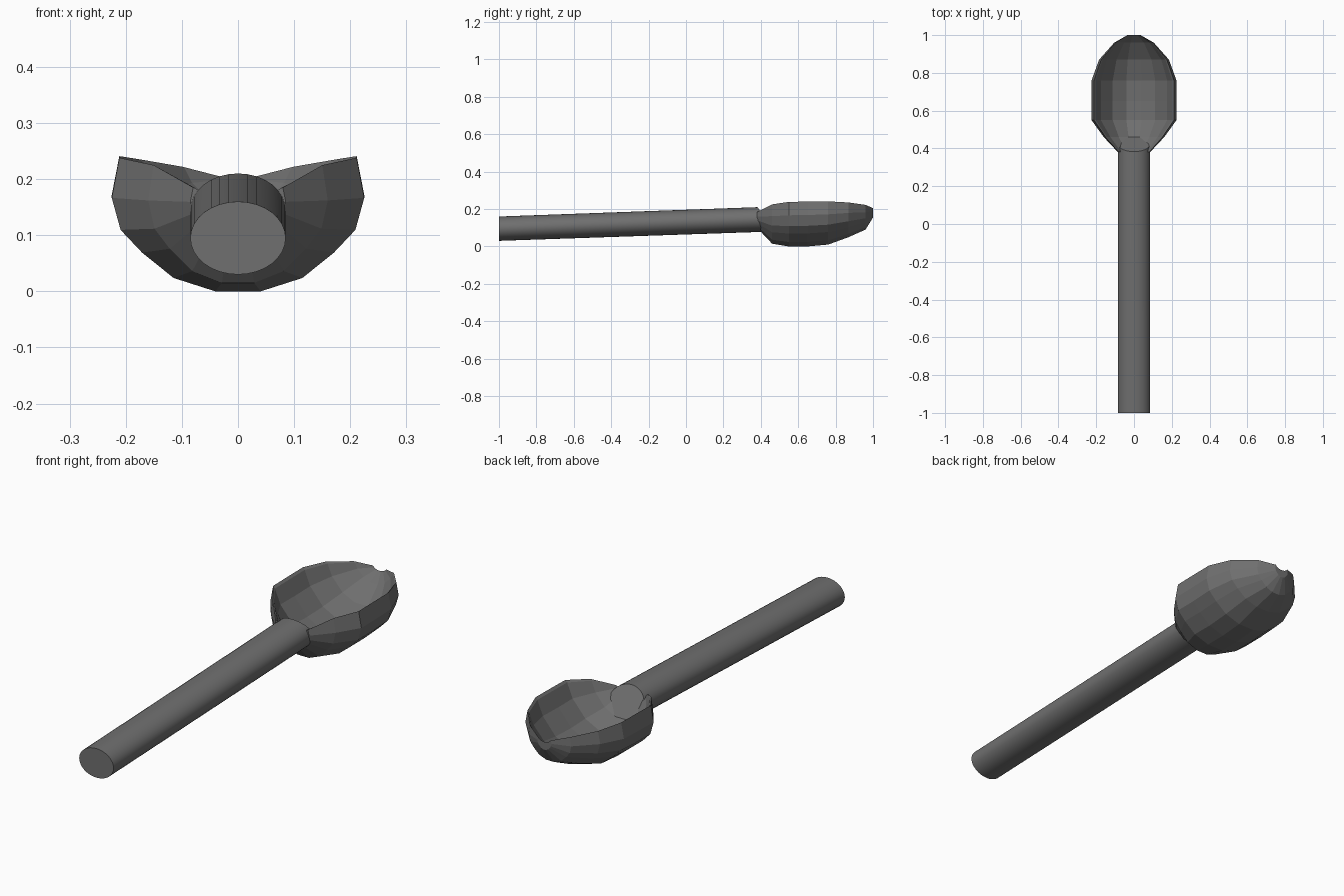
import bpy, bmesh, math

if "Cube" in bpy.data.objects:
    bpy.data.objects.remove(bpy.data.objects["Cube"])

mat = bpy.data.materials.new("dark grey")
mat.diffuse_color = (0.16, 0.16, 0.16, 1)
mat.use_nodes = True
mat.node_tree.nodes["Principled BSDF"].inputs["Base Color"].default_value = mat.diffuse_color


def finish(name, bm):
    bmesh.ops.recalc_face_normals(bm, faces=bm.faces)
    me = bpy.data.meshes.new(name)
    bm.to_mesh(me)
    bm.free()
    me.materials.append(mat)
    ob = bpy.data.objects.new(name, me)
    bpy.context.collection.objects.link(ob)
    return ob


def loft(name, rings):
    bm = bmesh.new()
    loops = [[bm.verts.new(p) for p in r] for r in rings]
    n = len(loops[0])
    for a, b in zip(loops, loops[1:]):
        for i in range(n):
            j = (i + 1) % n
            bm.faces.new((a[i], a[j], b[j], b[i]))
    bm.faces.new(loops[0])
    bm.faces.new(loops[-1])
    return finish(name, bm)


# Handle: slightly rising rod, far end cut on a slant into the bowl
def rod_ring(y, z, slant):
    pts = []
    for k in range(32):
        a = 2 * math.pi * k / 32
        c, s = math.cos(a), math.sin(a)
        pts.append((0.085 * c, y - slant * s, z + 0.065 * s))
    return pts


handle = loft("handle", [rod_ring(-1, 0.095, 0), rod_ring(0.425, 0.145, 0.042)])
bpy.context.view_layer.objects.active = handle
handle.select_set(True)
bpy.ops.object.shade_smooth_by_angle(angle=math.radians(35))

# Bowl: faceted shell, sections along y as (y, half width, bottom, rim, floor)
sections = [
    (0.38, 0.085, 0.10, 0.185, 0.165),
    (0.46, 0.16, 0.015, 0.225, 0.09),
    (0.55, 0.225, 0.0, 0.238, 0.055),
    (0.65, 0.225, 0.0, 0.24, 0.05),
    (0.76, 0.225, 0.01, 0.241, 0.055),
    (0.87, 0.185, 0.05, 0.235, 0.09),
    (0.96, 0.105, 0.09, 0.222, 0.15),
    (1.00, 0.035, 0.155, 0.205, 0.19),
]
OUTER = [(0.18, 0), (0.51, 0.1), (0.76, 0.29), (0.93, 0.46), (1, 0.7), (0.94, 1)]
INNER = [(0.90, 0.95), (0.78, 0.6), (0.5, 0.2), (0.18, 0)]
rings = []
for y, w, zb, zt, zf in sections:
    half = [(w * u, y, zb + (zt - zb) * v) for u, v in OUTER]
    half += [(w * u, y, zf + (zt - zf) * v) for u, v in INNER]
    rings.append(half + [(-x, yy, z) for x, yy, z in reversed(half)])
loft("bowl", rings)
